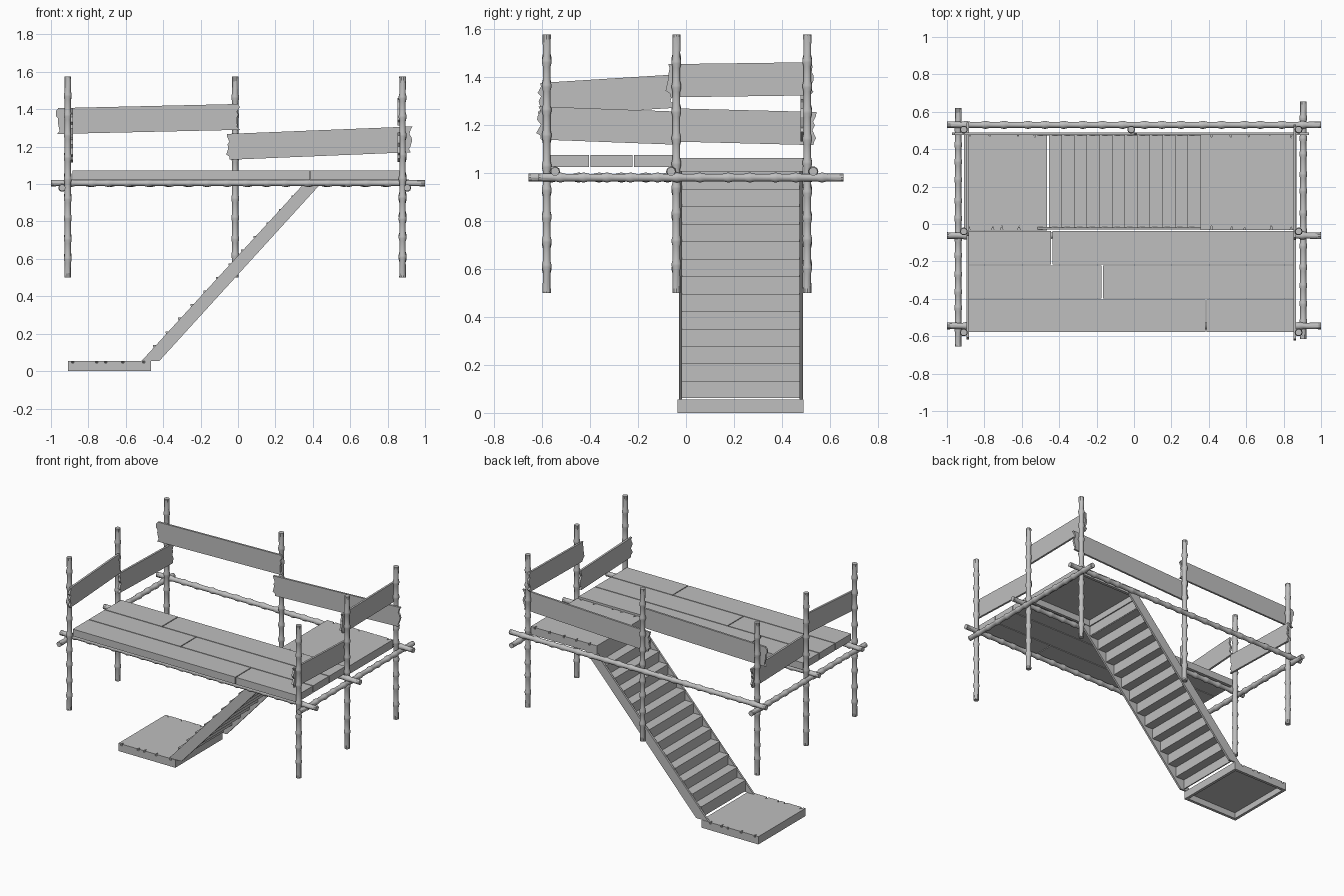
import bpy, bmesh, math, random
from mathutils import Vector

random.seed(4)
cube = bpy.data.objects.get("Cube")
if cube:
    bpy.data.objects.remove(cube, do_unlink=True)

grey = bpy.data.materials.new("weathered_grey")
grey.use_nodes = True
COLOUR = (0.52, 0.52, 0.52, 1)
grey.diffuse_color = COLOUR
grey.node_tree.nodes["Principled BSDF"].inputs["Base Color"].default_value = COLOUR


def finish(bm, name):
    bmesh.ops.recalc_face_normals(bm, faces=bm.faces)
    mesh = bpy.data.meshes.new(name)
    bm.to_mesh(mesh)
    bm.free()
    mesh.materials.append(grey)
    obj = bpy.data.objects.new(name, mesh)
    bpy.context.collection.objects.link(obj)
    return obj


def prism(name, outline, axis, start, end):
    """Extrude a flat outline along one axis."""
    place = {"x": lambda u, v, w: (w, u, v),
             "y": lambda u, v, w: (u, w, v),
             "z": lambda u, v, w: (u, v, w)}[axis]
    bm = bmesh.new()
    face = bm.faces.new([bm.verts.new(place(u, v, start)) for u, v in outline])
    grown = bmesh.ops.extrude_face_region(bm, geom=[face])
    verts = [g for g in grown["geom"] if isinstance(g, bmesh.types.BMVert)]
    bmesh.ops.translate(bm, verts=verts, vec=place(0, 0, end - start))
    return finish(bm, name)


def box(name, x0, x1, y0, y1, z0, z1):
    return prism(name, [(x0, y0), (x1, y0), (x1, y1), (x0, y1)], "z", z0, z1)


def bamboo(name, start, end, segments=10, sides=10):
    """Cane with a swollen ring at every joint."""
    start, end = Vector(start), Vector(end)
    direction = end - start
    turn = direction.to_track_quat("Z", "Y")
    length = direction.length
    joints = [i / segments * length for i in range(segments + 1)]
    for i in range(1, segments):
        joints[i] += random.uniform(-0.012, 0.012)
    profile = [(0, 0.018)]
    for j in joints[1:-1]:
        profile += [(j - 0.022, 0.0165), (j - 0.005, 0.021),
                    (j + 0.005, 0.021), (j + 0.022, 0.0165)]
    profile.append((length, 0.018))
    bm = bmesh.new()
    rings = []
    for h, r in profile:
        ring = []
        for k in range(sides):
            a = math.tau * k / sides
            p = Vector((r * math.cos(a), r * math.sin(a), h))
            ring.append(bm.verts.new(start + turn @ p))
        rings.append(ring)
    for low, high in zip(rings, rings[1:]):
        for k in range(sides):
            n = (k + 1) % sides
            bm.faces.new((low[k], low[n], high[n], high[k]))
    bm.faces.new(rings[0])
    bm.faces.new(rings[-1])
    obj = finish(bm, name)
    bpy.ops.object.select_all(action="DESELECT")
    obj.select_set(True)
    bpy.context.view_layer.objects.active = obj
    bpy.ops.object.shade_smooth_by_angle(angle=math.radians(35))


def rail(name, axis, centre, a, b, low, high, height=0.138):
    """Tilted board whose ends are splintered."""
    def ragged(u, z, sign):
        steps = [0, 0.12, 0.2, 0.45, 0.6, 0.7, 0.88, 1]
        return [(u - sign * random.uniform(0, 0.024), z + height * t) for t in steps]
    outline = ragged(b, high, 1) + ragged(a, low, -1)[::-1]
    prism(name, outline, axis, centre - 0.007, centre + 0.007)


def splintered_edge(x0, x1, y, inward):
    """Points along an edge with a few narrow notches."""
    points = [(x0, y)]
    count = 5
    for i in range(count):
        x = x0 + (x1 - x0) * (i + random.uniform(0.25, 0.75)) / count
        points += [(x - 0.008, y), (x, y + inward * random.uniform(0.01, 0.03)), (x + 0.006, y)]
    return points + [(x1, y)]


def landing(name, x0, x1, y0, y1, z0, z1):
    """Thin splintered top over an open frame of four boards."""
    t = 0.02
    outline = splintered_edge(x0, x1, y0, 1) + splintered_edge(x0, x1, y1, -1)[::-1]
    prism(name + "_top", outline, "z", z1 - 0.012, z1)
    top = z1 - 0.012
    box(name + "_front_board", x0, x1, y0, y0 + t, z0, top)
    box(name + "_back_board", x0, x1, y1 - t, y1, z0, top)
    box(name + "_right_board", x0, x0 + t, y0 + t, y1 - t, z0, top)
    box(name + "_left_board", x1 - t, x1, y0 + t, y1 - t, z0, top)


# Upright posts
RIGHT, LEFT = -0.91, 0.88
for side, x in (("right", RIGHT), ("left", LEFT)):
    for place, y in (("front", -0.58), ("middle", -0.04), ("back", 0.505)):
        bamboo(f"{side}_{place}_post", (x, y, 0.5), (x, y, 1.575))
bamboo("back_centre_post", (-0.015, 0.505, 0.5), (-0.015, 0.505, 1.575))

# Horizontal poles
for place, y in (("front", -0.545), ("middle", -0.062), ("back", 0.53)):
    bamboo(f"{place}_cross_pole", (-1, y, 1.005), (1, y, 1.005), 19)
bamboo("right_side_pole", (-0.94, -0.655, 0.98), (-0.94, 0.62, 0.98), 13)
bamboo("left_side_pole", (0.905, -0.615, 0.98), (0.905, 0.655, 0.98), 13)

# Front deck planks with staggered joints
gap = 0.003
for row, (y0, y1, joint) in enumerate(((-0.58, -0.4, 0.385),
                                       (-0.4, -0.22, -0.17),
                                       (-0.22, -0.035, -0.44))):
    box(f"deck_plank_{row}_right", -0.885, joint - gap, y0 + gap, y1 - gap, 1.023, 1.073)
    box(f"deck_plank_{row}_left", joint + gap, 0.865, y0 + gap, y1 - gap, 1.023, 1.073)

# Landings at the top and foot of the stairs
landing("upper_landing", 0.355, 0.87, -0.032, 0.487, 1.005, 1.062)
landing("lower_landing", -0.908, -0.465, -0.035, 0.49, 0, 0.055)

# Stair side boards
slope = [(-0.515, 0.055), (-0.42, 0.055), (0.445, 1.005), (0.355, 1.005)]
prism("stair_front_stringer", slope, "y", -0.03, -0.016)
prism("stair_back_stringer", slope, "y", 0.473, 0.487)

# Treads and risers
run, rise, count = 0.0674, 0.0727, 12
for i in range(count):
    x, z = -0.455 + run * i, 0.14 + rise * i
    box(f"tread_{i}", x, x + run + 0.01, -0.02, 0.477, z - 0.01, z)
    box(f"riser_{i}", x + 0.002, x + 0.01, -0.02, 0.477, z - rise - 0.005, z - 0.01)
top_z = 0.14 + rise * (count - 1)
box("top_riser", 0.357, 0.367, -0.02, 0.477, top_z - 0.005, 1.01)

# Guard rail boards, fixed to the inner side of the posts
rail("back_right_rail", "y", 0.483, -0.975, 0.015, 1.268, 1.29)
rail("back_left_rail", "y", 0.483, -0.065, 0.935, 1.13, 1.17)
rail("left_front_rail", "x", 0.859, -0.625, -0.035, 1.138, 1.117)
rail("left_back_rail", "x", 0.859, -0.085, 0.535, 1.314, 1.322)
rail("right_front_rail", "x", -0.888, -0.625, -0.045, 1.236, 1.27)
rail("right_back_rail", "x", -0.888, -0.065, 0.545, 1.13, 1.115)
